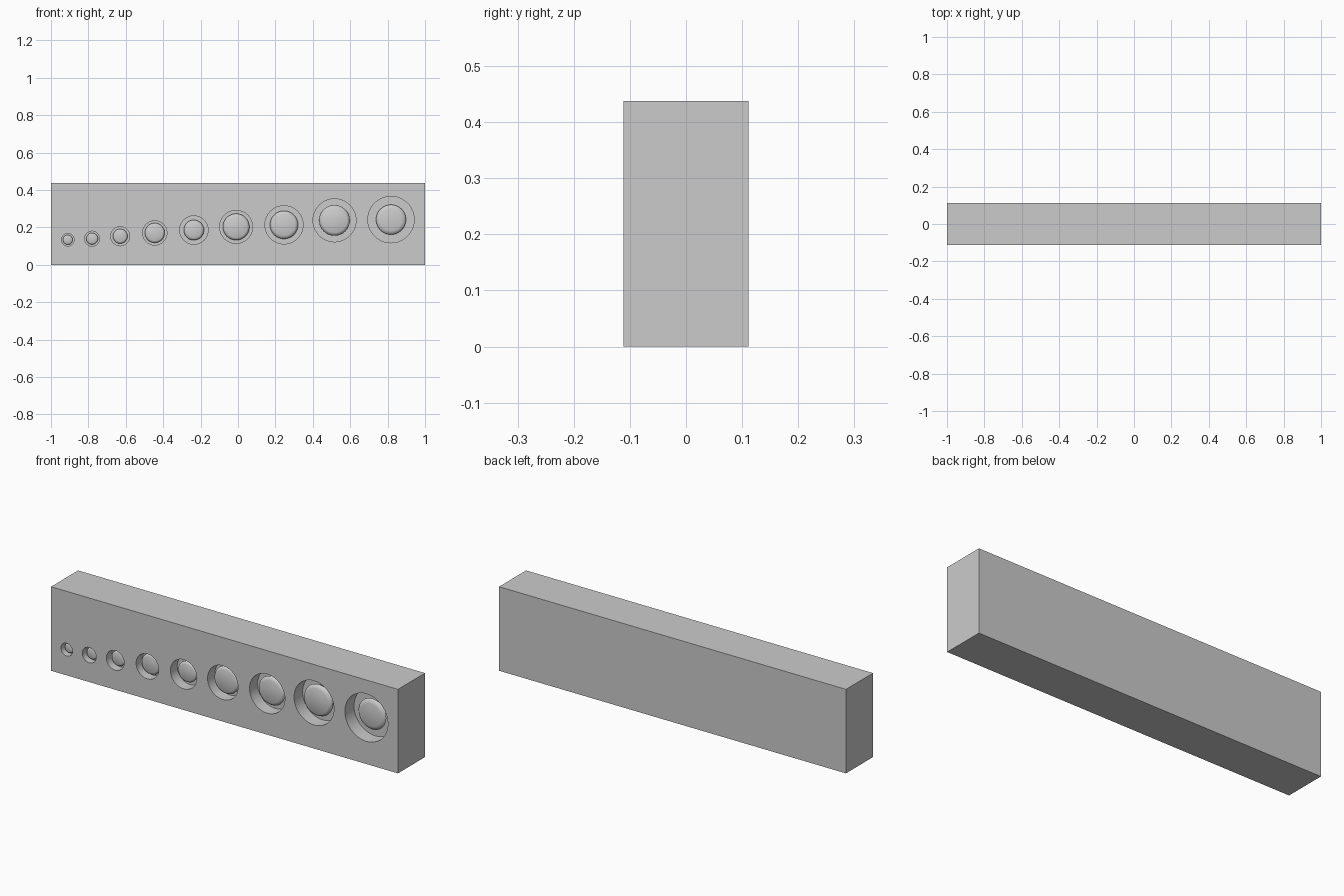
import bpy, bmesh, math

if "Cube" in bpy.data.objects:
    bpy.data.objects.remove(bpy.data.objects["Cube"])

FRONT, HEIGHT, SEG = -0.111, 0.438, 48

# x, z, hole radius, knob radius, face radius, face depth, floor depth
SLOTS = [
    (-0.91, 0.134, 0.033, 0.026, 0.018, 0.017, 0.035),
    (-0.78, 0.140, 0.040, 0.031, 0.023, 0.018, 0.038),
    (-0.63, 0.153, 0.051, 0.039, 0.030, 0.020, 0.044),
    (-0.445, 0.171, 0.065, 0.053, 0.042, 0.022, 0.050),
    (-0.236, 0.186, 0.076, 0.054, 0.042, 0.024, 0.056),
    (-0.01, 0.203, 0.088, 0.071, 0.057, 0.022, 0.060),
    (0.246, 0.214, 0.102, 0.075, 0.058, 0.026, 0.066),
    (0.516, 0.238, 0.115, 0.082, 0.066, 0.022, 0.070),
    (0.818, 0.242, 0.124, 0.080, 0.059, 0.036, 0.075),
]


def lathe(name, profile, x, z):
    """Closed turned solid about the y axis; profile is (radius, depth) front to back."""
    bm = bmesh.new()
    rings = []
    for r, d in profile:
        rings.append([bm.verts.new((x + r * math.cos(2 * math.pi * i / SEG), FRONT + d,
                                    z + r * math.sin(2 * math.pi * i / SEG)))
                      for i in range(SEG)])
    for a, b in zip(rings, rings[1:]):
        for i in range(SEG):
            j = (i + 1) % SEG
            bm.faces.new((a[i], a[j], b[j], b[i]))
    bm.faces.new(rings[0])
    bm.faces.new(rings[-1])
    bmesh.ops.recalc_face_normals(bm, faces=bm.faces)
    mesh = bpy.data.meshes.new(name)
    bm.to_mesh(mesh)
    bm.free()
    obj = bpy.data.objects.new(name, mesh)
    bpy.context.collection.objects.link(obj)
    return obj


def activate(obj):
    bpy.ops.object.select_all(action='DESELECT')
    obj.select_set(True)
    bpy.context.view_layer.objects.active = obj


# Block
bpy.ops.mesh.primitive_cube_add(size=1, location=(0, 0, HEIGHT / 2))
block = bpy.context.object
block.name = "block"
block.scale = (2, 0.222, HEIGHT)
bpy.ops.object.transform_apply(location=False, rotation=False, scale=True)

for n, (x, z, hole, knob, face, top, floor) in enumerate(SLOTS, 1):
    # Round pocket drilled into the front
    cutter = lathe("pocket_cutter", [(hole, -0.05), (hole, floor)], x, z)
    cutter.hide_render = True
    activate(block)
    mod = block.modifiers.new("pocket", 'BOOLEAN')
    mod.operation = 'DIFFERENCE'
    mod.solver = 'EXACT'
    mod.object = cutter
    bpy.ops.object.modifier_apply(modifier=mod.name)
    bpy.data.objects.remove(cutter)

    # Rounded knob with a narrower neck standing in the pocket
    h, lip = floor - top, knob - face
    button = lathe(f"knob_{n}", [
        (face, top),
        (face + 0.65 * lip, top + 0.12 * h),
        (knob, top + 0.35 * h),
        (face + 0.65 * lip, top + 0.6 * h),
        (face, top + 0.75 * h),
        (face, floor + 0.002)], x, z)
    activate(button)
    bpy.ops.object.shade_smooth_by_angle(angle=math.radians(40))

activate(block)
bpy.ops.object.shade_smooth_by_angle(angle=math.radians(30))
